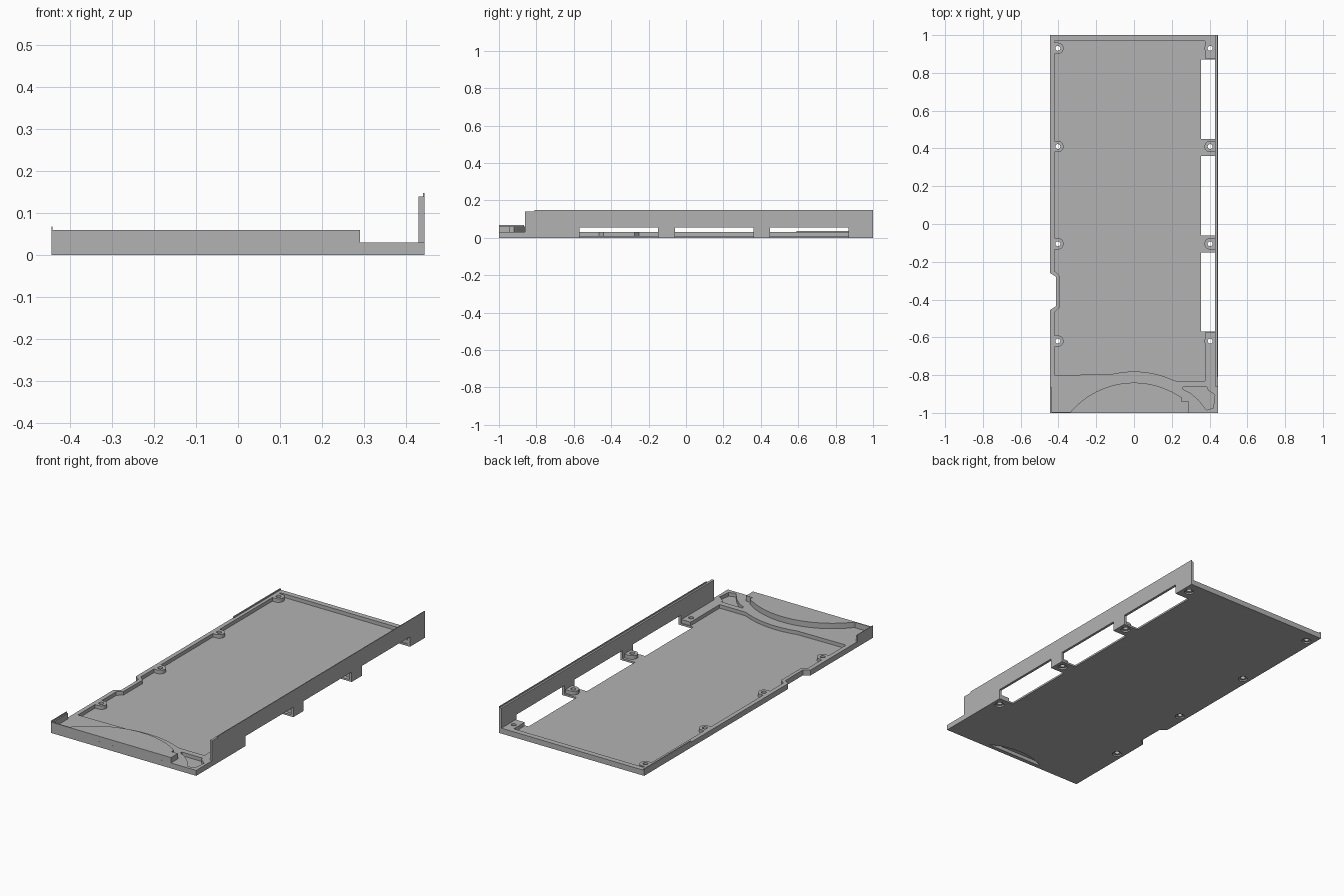
import bpy, bmesh, math

cube = bpy.data.objects.get("Cube")
if cube:
    bpy.data.objects.remove(cube, do_unlink=True)

grey = bpy.data.materials.new("plain grey")
grey.use_nodes = True
colour = (0.45, 0.45, 0.45, 1)
grey.diffuse_color = colour
grey.node_tree.nodes["Principled BSDF"].inputs["Base Color"].default_value = colour

FLOOR, RIM, EDGE, WALL = 0.01, 0.03, 0.444, 0.43


def prism(name, points, z0, z1):
    """Extrude a plan outline between two heights."""
    bm = bmesh.new()
    face = bm.faces.new([bm.verts.new((x, y, z0)) for x, y in points])
    top = bmesh.ops.extrude_face_region(bm, geom=[face])["geom"]
    bmesh.ops.translate(bm, vec=(0, 0, z1 - z0),
                        verts=[v for v in top if isinstance(v, bmesh.types.BMVert)])
    bmesh.ops.recalc_face_normals(bm, faces=bm.faces)
    mesh = bpy.data.meshes.new(name)
    bm.to_mesh(mesh)
    bm.free()
    mesh.materials.append(grey)
    obj = bpy.data.objects.new(name, mesh)
    bpy.context.collection.objects.link(obj)
    return obj


def box(name, x0, x1, y0, y1, z0, z1):
    return prism(name, [(x0, y0), (x1, y0), (x1, y1), (x0, y1)], z0, z1)


def arc(cx, cy, r, a0, a1, n):
    angles = [math.radians(a0 + (a1 - a0) * i / n) for i in range(n + 1)]
    return [(cx + r * math.cos(a), cy + r * math.sin(a)) for a in angles]


def combine(target, tool, operation="DIFFERENCE", keep=False):
    mod = target.modifiers.new("combine", "BOOLEAN")
    mod.operation, mod.solver, mod.object = operation, "EXACT", tool
    with bpy.context.temp_override(object=target, active_object=target):
        bpy.ops.object.modifier_apply(modifier=mod.name)
    if not keep:
        bpy.data.objects.remove(tool, do_unlink=True)


# Tray slab with a notch in its low side
tray = prism("tray", [
    (-EDGE, -1), (EDGE, -1), (EDGE, -0.86), (WALL, -0.86), (WALL, 1), (-EDGE, 1),
    (-EDGE, -0.26), (-0.412, -0.28), (-0.412, -0.435), (-EDGE, -0.455)], 0, RIM)

# Sunken floor, with a curved front edge
combine(tray, prism("floor_cutter", [
    (0.375, 0.97), (-0.42, 0.97), (-0.42, -0.25), (-0.392, -0.275),
    (-0.392, -0.44), (-0.42, -0.465), (-0.42, -0.80)]
    + arc(0, -1.281, 0.5, 104, 65, 20) + [(0.22, -0.83), (0.375, -0.83)], FLOOR, 0.1))
combine(tray, box("tab_cutter", 0.37, 0.5, -0.575, 0.875, FLOOR, 0.1))

# Corner pocket and underside recess
combine(tray, prism("pocket_cutter", [
    (0.26, -0.862), (0.386, -0.862), (0.392, -0.88), (0.428, -0.905), (0.42, -0.973),
    (0.385, -0.985), (0.34, -0.93), (0.30, -0.895), (0.26, -0.875)], FLOOR, 0.1))
combine(tray, prism("recess_cutter", arc(0, -1.28, 0.35, 60, 120, 20), -0.1, 0.02))

# Tall side wall with a thin top lip
wall = box("side_wall", WALL, EDGE, -0.86, 1, 0, 0.14)
box("side_wall_lip", 0.44, EDGE, -0.81, 1, 0.14, 0.148)

# Side windows through floor and wall
for y in (-0.57, -0.06, 0.45):
    window = box("window_cutter", 0.355, 0.5, y, y + 0.42, -0.1, 0.055)
    combine(wall, window, keep=True)
    combine(tray, window)

# Screw bosses with countersunk holes
for side in (-1, 1):
    for y in (-0.62, -0.105, 0.41, 0.93):
        x = side * 0.403
        turn = 90 if side > 0 else -90
        pad = [(side * 0.43, y - side * 0.03)]
        pad = [(side * 0.43, y + side * 0.03)] + arc(x, y, 0.03, turn, turn + 180, 14) + pad
        combine(tray, prism("boss", pad, 0.005, RIM), "UNION")
        for r, top in ((0.013, 0.1), (0.024, 0.008)):
            combine(tray, prism("hole_cutter", arc(x, y, r, 0, 345, 23), -0.1, top))

# Raised front block, its thin front strip and corner wall
prism("front_block", arc(0, -1.281, 0.441, 140.4, 55, 32)
      + [(0.25, -0.94), (0.29, -0.94), (0.29, -1)], RIM, 0.06)
box("front_strip", -EDGE, -0.338, -1, -0.994, RIM, 0.06)
box("corner_wall", -EDGE, -0.434, -0.994, -0.865, RIM, 0.06)
box("corner_wall_lip", -EDGE, -0.441, -1, -0.865, 0.06, 0.068)

# Thin lip at the rear of the low side
box("low_side_lip", -EDGE, -0.438, 0.59, 1, RIM, 0.037)
